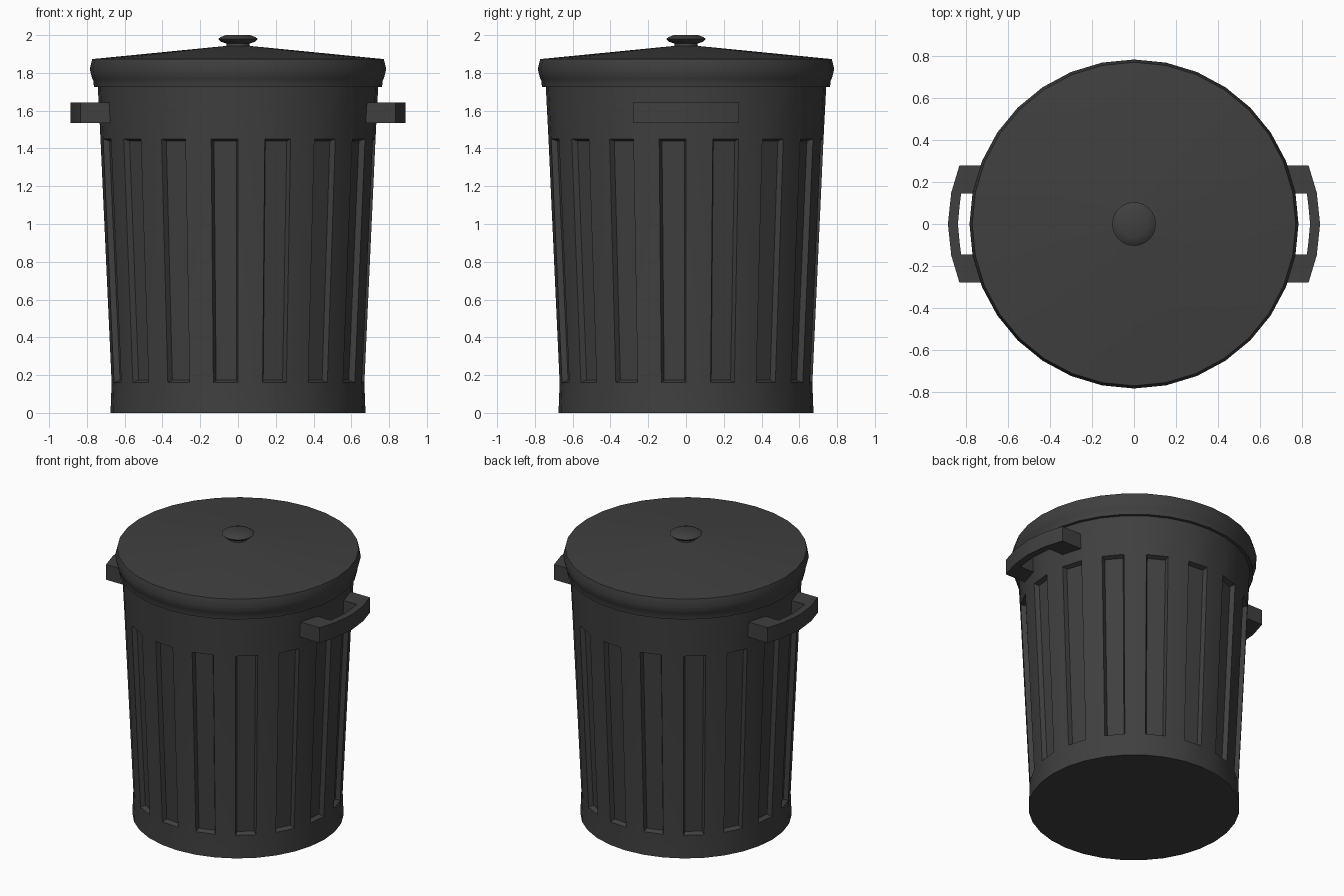
import bpy, bmesh, math

if "Cube" in bpy.data.objects:
    bpy.data.objects.remove(bpy.data.objects["Cube"])

N = 32
mat = bpy.data.materials.new("dark_plastic")
mat.diffuse_color = (0.05, 0.05, 0.05, 1)
mat.use_nodes = True
mat.node_tree.nodes["Principled BSDF"].inputs["Base Color"].default_value = mat.diffuse_color


def finish(name, bm, angle=40):
    bmesh.ops.recalc_face_normals(bm, faces=bm.faces)
    me = bpy.data.meshes.new(name)
    bm.to_mesh(me)
    bm.free()
    ob = bpy.data.objects.new(name, me)
    bpy.context.collection.objects.link(ob)
    me.materials.append(mat)
    bpy.ops.object.select_all(action='DESELECT')
    ob.select_set(True)
    bpy.context.view_layer.objects.active = ob
    bpy.ops.object.shade_smooth_by_angle(angle=math.radians(angle))
    return ob


def lathe(profile, cap_start=False, cap_end=False):
    """Rings from (radius, z) pairs; returns the mesh and its bands of faces."""
    bm = bmesh.new()
    rings = [[bm.verts.new((r * math.cos(2 * math.pi * i / N),
                            r * math.sin(2 * math.pi * i / N), z))
              for i in range(N)] for r, z in profile]
    bands = [[bm.faces.new((a[i], a[(i + 1) % N], b[(i + 1) % N], b[i]))
              for i in range(N)] for a, b in zip(rings, rings[1:])]
    if cap_start:
        bm.faces.new(rings[0][::-1])
    if cap_end:
        bm.faces.new(rings[-1])
    return bm, bands


# Tapered body with every second panel pressed inward
bm, bands = lathe([(0.675, 0), (0.669, 0.16), (0.728, 1.45), (0.744, 1.76)],
                  cap_start=True)
bm.normal_update()
bmesh.ops.inset_individual(bm, faces=bands[1][1::2], thickness=0.012,
                           depth=-0.03, use_even_offset=True)
finish("body", bm)

# Lid with a rolled rim and shallow cone
bm, _ = lathe([(0.735, 1.725), (0.763, 1.725), (0.765, 1.757), (0.772, 1.77),
               (0.785, 1.82), (0.772, 1.873), (0.06, 1.943)], cap_end=True)
finish("lid", bm)

# Knob
bm, _ = lathe([(0.065, 1.935), (0.06, 1.955), (0.09, 1.965), (0.104, 1.98),
               (0.09, 1.99), (0.065, 2.0)], cap_end=True)
finish("lid_knob", bm)

# Bowed side handles with a hand opening
outer = [(0.66, 0.28), (0.833, 0.28), (0.872, 0.15), (0.888, 0)]
inner = [(0.70, 0.145), (0.825, 0.145), (0.833, 0.08), (0.84, 0)]
for side, name in ((1, "right_handle"), (-1, "left_handle")):
    bm = bmesh.new()

    def row(points):
        full = points + [(x, -y) for x, y in points[-2::-1]]
        return [bm.verts.new((side * x, y, 1.535)) for x, y in full]

    o, n = row(outer), row(inner)
    faces = [bm.faces.new((o[i], o[i + 1], n[i + 1], n[i])) for i in range(6)]
    ext = bmesh.ops.extrude_face_region(bm, geom=faces, use_keep_orig=True)
    top = [v for v in ext["geom"] if isinstance(v, bmesh.types.BMVert)]
    bmesh.ops.translate(bm, verts=top, vec=(0, 0, 0.107))
    finish(name, bm, 30)
